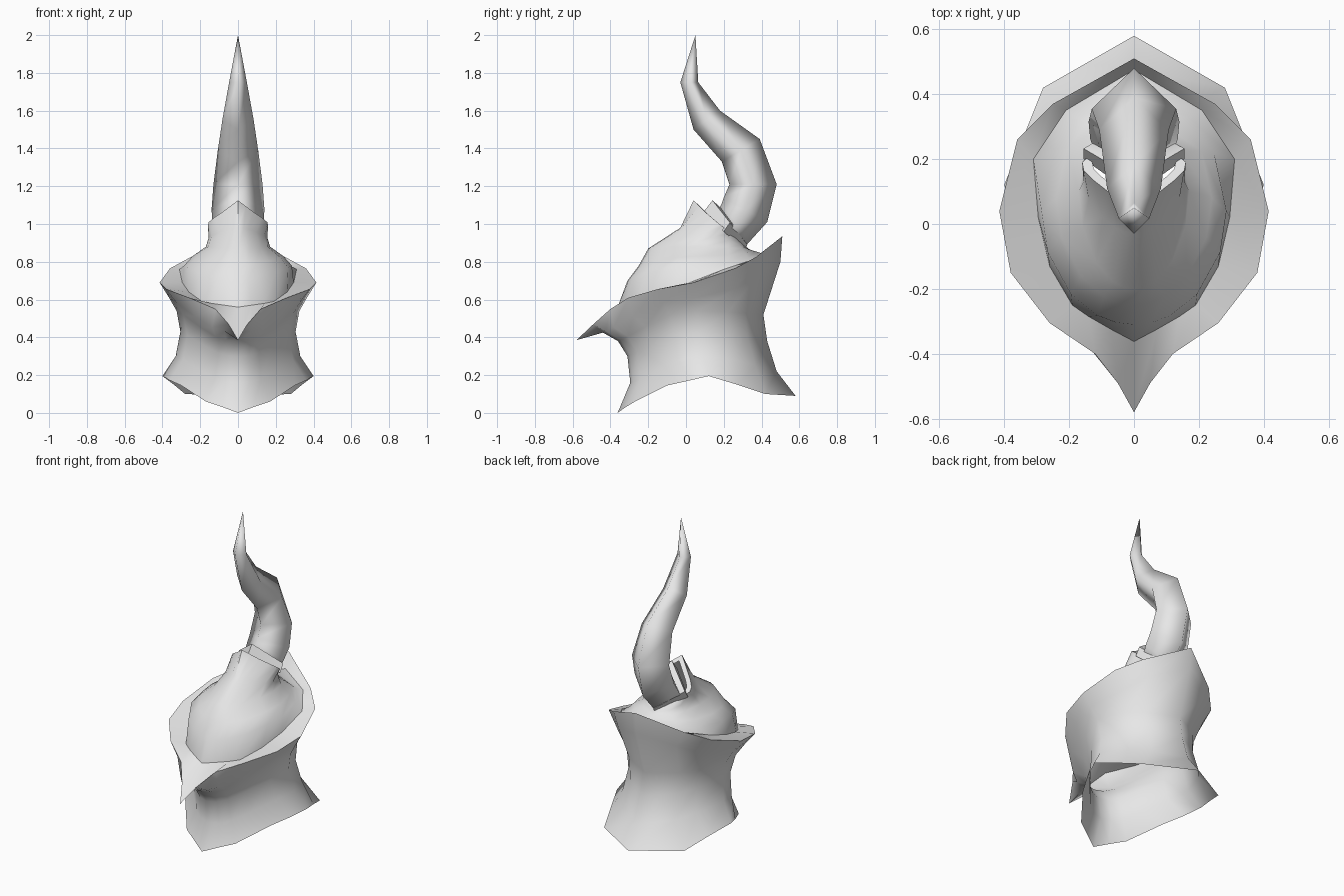
import bpy
import math

if "Cube" in bpy.data.objects:
    bpy.data.objects.remove(bpy.data.objects["Cube"], do_unlink=True)

GREY = (0.8, 0.8, 0.8, 1.0)
cloth = bpy.data.materials.new("light grey")
cloth.use_nodes = True
cloth.diffuse_color = GREY
cloth.node_tree.nodes["Principled BSDF"].inputs["Base Color"].default_value = GREY


def loft(name, half_rings, tip=None, cap_base=False, sharp=60):
    """Skin half rings (front to back on +x), mirrored into full loops."""
    verts, faces = [], []
    for half in half_rings:
        verts += half + [(-x, y, z) for x, y, z in half[-2:0:-1]]
    n = 2 * len(half_rings[0]) - 2
    for i in range(len(half_rings) - 1):
        for j in range(n):
            k = (j + 1) % n
            faces.append((i * n + j, i * n + k, (i + 1) * n + k, (i + 1) * n + j))
    if tip:
        base = (len(half_rings) - 1) * n
        verts.append(tip)
        faces += [(base + j, base + (j + 1) % n, len(verts) - 1) for j in range(n)]
    if cap_base:
        faces.append(tuple(reversed(range(n))))
    mesh = bpy.data.meshes.new(name)
    mesh.from_pydata(verts, [], faces)
    mesh.materials.append(cloth)
    obj = bpy.data.objects.new(name, mesh)
    bpy.context.collection.objects.link(obj)
    bpy.ops.object.select_all(action='DESELECT')
    obj.select_set(True)
    bpy.context.view_layer.objects.active = obj
    bpy.ops.object.shade_smooth_by_angle(angle=math.radians(sharp))


def oval(front, side, back, pinch=0.0):
    """Half oval through a front (y, z), side (x, y, z) and back (y, z) point.
    Pinch flattens its diagonals towards a diamond."""
    ring = []
    sx, sy, sz = side
    for t in (0, .2, .4, .75, 1.2, math.pi / 2, 2.1, 2.5, math.pi):
        c = math.cos(t)
        r = 1 - pinch * math.sin(2 * t) ** 2
        ey, ez = front if c > 0 else back
        x = 0 if t in (0, math.pi) else sx * r * math.sin(t)
        ring.append((x, sy + (ey - sy) * r * abs(c), sz + (ez - sz) * c * c))
    return ring


def diamond(front, back, w):
    """Half diamond between a front and a back (y, z) point."""
    side = [(a + b) / 2 for a, b in zip(front, back)]
    return [(0, *front), (w, *side), (0, *back)]


# Cape collar: pointed hem, waist, flared rim, then folded inwards to the hood
hem = [(0, -.362, .0), (.08, -.32, .03), (.17, -.27, .06), (.30, -.10, .145),
       (.36, .02, .172), (.40, .12, .195), (.34, .27, .15), (.28, .42, .10),
       (0, .58, .09)]
rim = [(0, -.58, .385), (.05, -.49, .47), (.12, -.40, .55), (.26, -.305, .61),
       (.38, -.15, .655), (.415, .04, .69), (.36, .26, .765), (.25, .37, .825),
       (0, .51, .935)]
fold = [(0, -.362, .56), (.07, -.325, .57), (.14, -.285, .58), (.19, -.25, .59),
        (.26, -.13, .64), (.295, .02, .69), (.31, .20, .76), (.21, .35, .81),
        (0, .475, .84)]
loft("cape_collar", [
    hem,
    oval((-.295, .16), (.33, .09, .30), (.48, .22), .12),
    oval((-.31, .30), (.305, .07, .43), (.43, .38), .12),
    oval((-.36, .38), (.325, .06, .54), (.41, .52), .10),
    oval((-.44, .425), (.365, .05, .61), (.50, .80), .08),
    rim, fold], sharp=75)

# Hood: dome with a brow, narrowing to a tilted, pointed opening
opening = [(0, .04, 1.125), (.04, .07, 1.095), (.08, .10, 1.065),
           (.125, .135, 1.035), (.155, .165, 1.01), (.16, .19, .99),
           (.11, .235, .95), (.06, .28, .91), (0, .325, .87)]
lip = [(x * .8, .19 + (y - .19) * .8, .99 + (z - .99) * .8) for x, y, z in opening]
loft("hood", [
    fold,
    oval((-.31, .70), (.285, .04, .78), (.40, .845)),
    oval((-.25, .78), (.24, .08, .83), (.37, .855)),
    oval((-.20, .87), (.17, .10, .88), (.345, .862)),
    oval((-.03, .98), (.155, .13, .93), (.335, .866), .08),
    opening, lip])

# Band around the foot of the tail
loft("tail_band", [
    diamond((.09, 1.06), (.31, .86), .155),
    diamond((.14, 1.125), (.325, .89), .155),
    diamond((.18, 1.09), (.315, .91), .125)], sharp=50)

# Curling tail of the hood, tapering to a point
loft("hood_tail", [
    diamond((.15, 1.03), (.29, .86), .12),
    diamond((.19, 1.11), (.335, .905), .135),
    diamond((.20, 1.14), (.43, 1.01), .14),
    diamond((.23, 1.21), (.48, 1.21), .13),
    diamond((.19, 1.33), (.39, 1.45), .107),
    diamond((.04, 1.50), (.18, 1.60), .083),
    diamond((-.03, 1.75), (.065, 1.75), .047)],
    tip=(0, .05, 2.0), cap_base=True, sharp=100)
